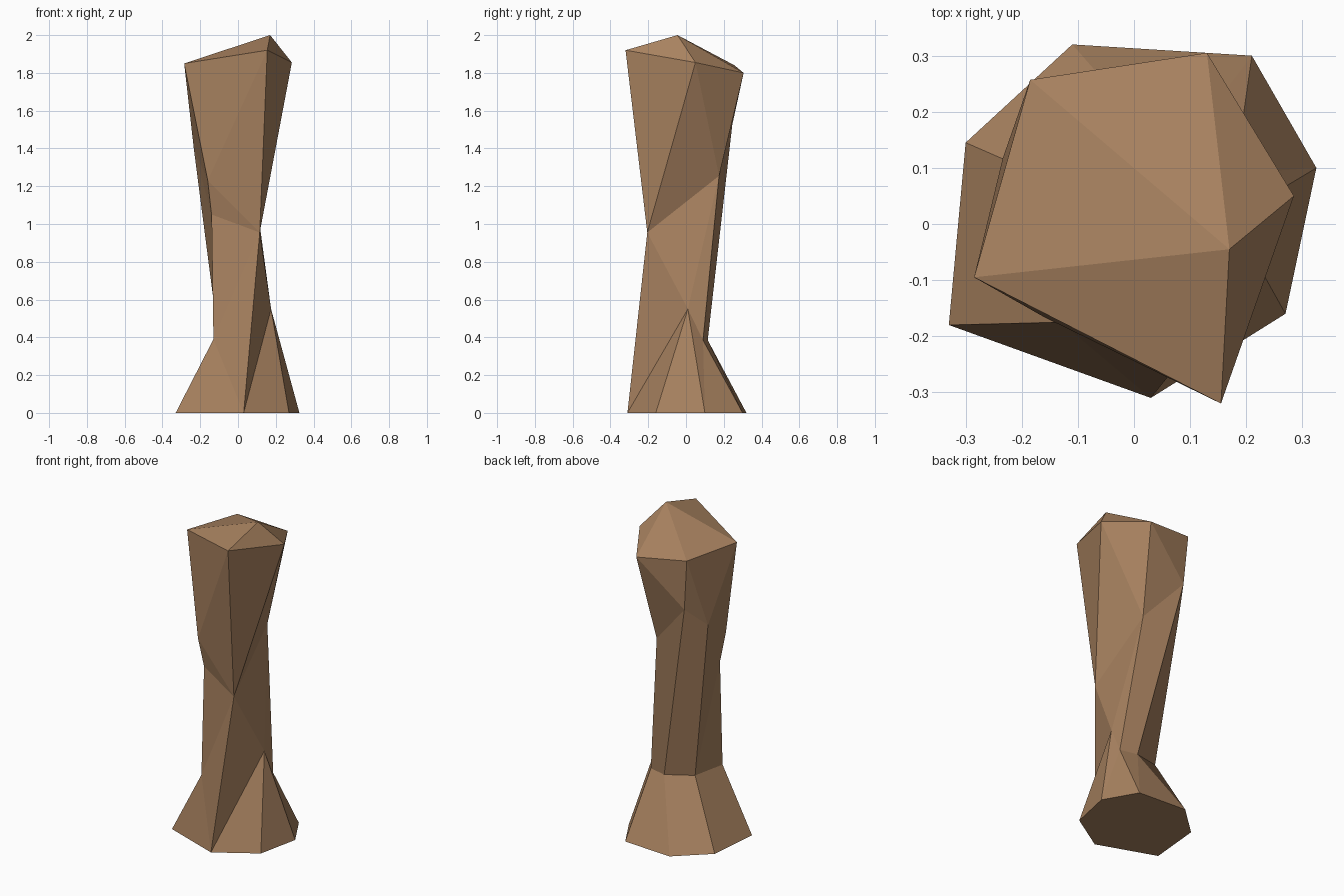
import bpy, bmesh

if "Cube" in bpy.data.objects:
    bpy.data.objects.remove(bpy.data.objects["Cube"])

# Corner points of the bone, grouped by level
POINTS = {
    # foot outline on the ground
    "1": (-.33, -.18, 0), "2": (.03, -.31, 0), "3": (.27, -.16, 0), "4": (.325, .10, 0),
    "5": (.21, .30, 0), "6": (-.11, .32, 0), "7": (-.30, .145, 0),
    # narrow ring above the foot
    "I": (-.13, -.175, .39), "H": (.175, .01, .55), "R": (.18, .09, .385),
    "Q": (.07, .115, .385), "N": (-.105, .06, .405),
    # twisted ring below the head
    "G": (.115, -.205, .955), "J": (-.14, -.135, 1.05), "S": (-.16, -.166, 1.23),
    "L": (.08, .175, 1.255), "K": (-.16, .245, 1.525), "M": (-.234, .117, 1.40),
    # head rim and peak
    "A": (.155, -.32, 1.92), "B": (.285, .05, 1.855), "C": (.13, .305, 1.80),
    "D": (-.185, .257, 1.84), "E": (-.285, -.095, 1.85), "F": (.17, -.045, 2.0),
}

bm = bmesh.new()
v = {name: bm.verts.new(co) for name, co in POINTS.items()}


def face(names):
    unique = list(dict.fromkeys(names))
    if len(unique) > 2:
        bm.faces.new([v[n] for n in unique])


def zip_rings(lower, upper, steps):
    """Join two rings: l / u steps along the lower / upper ring, b along both."""
    i = j = 0
    for s in steps:
        i2, j2 = i + (s in "lb"), j + (s in "ub")
        face([lower[i % len(lower)], lower[i2 % len(lower)],
              upper[j2 % len(upper)], upper[j % len(upper)]])
        i, j = i2, j2


# Foot: flat underside and flare
face("7654321")
zip_rings("1234567", "IGHRQN", "luullululbb")
# Shaft
zip_rings("IGHRQN", "JSGLKM", "luuullbbul")
face("MJS")
# Head: sides and shallow peak
zip_rings("SGLKM", "EABCD", "ululululul")
for a, b in zip("ABCDE", "BCDEA"):
    face(a + b + "F")

bmesh.ops.recalc_face_normals(bm, faces=bm.faces[:])
mesh = bpy.data.meshes.new("bone")
bm.to_mesh(mesh)
bm.free()

# One brown for the whole bone
brown = bpy.data.materials.new("brown bone")
brown.diffuse_color = (.392, .223, .116, 1)
brown.use_nodes = True
brown.node_tree.nodes["Principled BSDF"].inputs["Base Color"].default_value = brown.diffuse_color
mesh.materials.append(brown)
bone = bpy.data.objects.new("bone", mesh)
bpy.context.collection.objects.link(bone)
